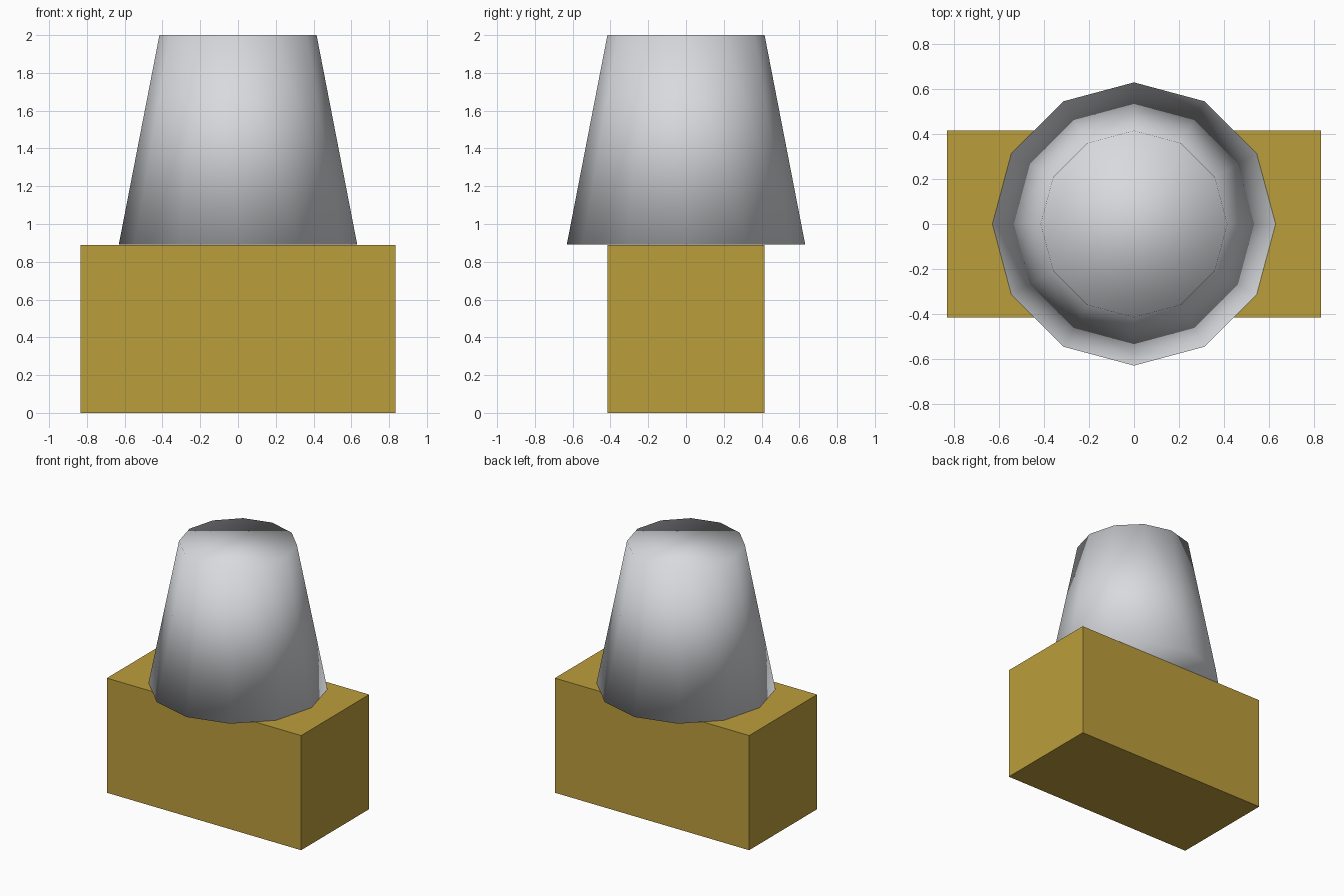
import bpy

if "Cube" in bpy.data.objects:
    bpy.data.objects.remove(bpy.data.objects["Cube"])


def material(name, rgb):
    m = bpy.data.materials.new(name)
    m.diffuse_color = (*rgb, 1.0)
    m.use_nodes = True
    m.node_tree.nodes["Principled BSDF"].inputs["Base Color"].default_value = m.diffuse_color
    return m


gold = material("gold", (0.50, 0.34, 0.045))
grey = material("light grey", (0.69, 0.70, 0.73))

# Rectangular base block
bpy.ops.mesh.primitive_cube_add(size=1, location=(0, 0, 0.4445))
base = bpy.context.object
base.name = "base_block"
base.scale = (1.667, 0.833, 0.889)
bpy.ops.object.transform_apply(location=False, rotation=False, scale=True)
base.data.materials.append(gold)

# Tapered twelve-sided top, smooth all over including the caps
bpy.ops.mesh.primitive_cone_add(vertices=12, radius1=0.631, radius2=0.416,
                                depth=1.108, location=(0, 0, 1.446))
top = bpy.context.object
top.name = "tapered_top"
bpy.ops.object.shade_smooth()
top.data.materials.append(grey)
